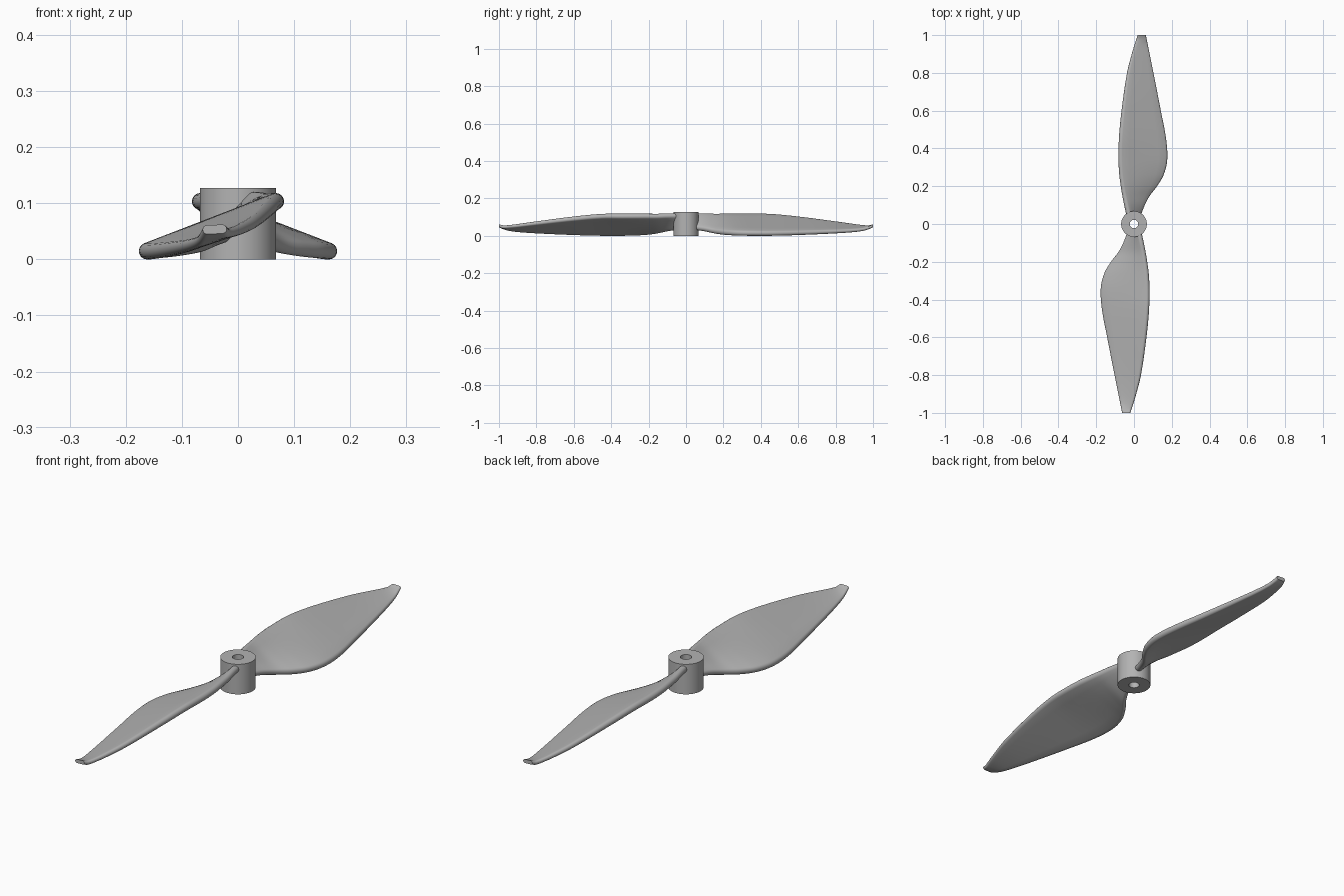
import bpy, bmesh
from math import pi, sin, cos, atan2
from mathutils import Vector

cube = bpy.data.objects.get("Cube")
if cube:
    bpy.data.objects.remove(cube, do_unlink=True)

GREY = (0.45, 0.45, 0.45, 1)
mat = bpy.data.materials.new("plain grey")
mat.use_nodes = True
mat.diffuse_color = GREY
mat.node_tree.nodes["Principled BSDF"].inputs["Base Color"].default_value = GREY


def loft(name, rings, cyclic=False):
    """Skin equal-sized closed rings; join the last to the first or cap both ends."""
    bm = bmesh.new()
    loops = [[bm.verts.new(p) for p in ring] for ring in rings]
    pairs = list(zip(loops, loops[1:]))
    if cyclic:
        pairs.append((loops[-1], loops[0]))
    else:
        bm.faces.new(loops[0])
        bm.faces.new(loops[-1])
    for a, b in pairs:
        for i in range(len(a)):
            j = (i + 1) % len(a)
            bm.faces.new((a[i], a[j], b[j], b[i]))
    bmesh.ops.recalc_face_normals(bm, faces=bm.faces)
    mesh = bpy.data.meshes.new(name)
    bm.to_mesh(mesh)
    bm.free()
    mesh.materials.append(mat)
    obj = bpy.data.objects.new(name, mesh)
    bpy.context.collection.objects.link(obj)
    bpy.ops.object.select_all(action="DESELECT")
    obj.select_set(True)
    bpy.context.view_layer.objects.active = obj
    bpy.ops.object.shade_smooth_by_angle(angle=pi / 5)
    return obj


def circle(radius, z, n=64):
    return [(radius * cos(2 * pi * i / n), radius * sin(2 * pi * i / n), z) for i in range(n)]


# Hub: a tube with a bore through it
BORE, HUB, HEIGHT = 0.022, 0.068, 0.127
loft("hub", [circle(BORE, 0), circle(HUB, 0), circle(HUB, HEIGHT), circle(BORE, HEIGHT)], cyclic=True)

# Blade stations: distance out, high edge x, high edge top, low edge x, low edge bottom, thickness
STATIONS = [
    (0.045, -0.04, 0.12, 0.036, 0.032, 0.03),
    (0.1, -0.052, 0.12, 0.057, 0.024, 0.03),
    (0.15, -0.062, 0.118, 0.084, 0.013, 0.03),
    (0.2, -0.07, 0.118, 0.122, 0.006, 0.03),
    (0.26, -0.078, 0.118, 0.157, 0.002, 0.03),
    (0.34, -0.082, 0.118, 0.176, 0, 0.03),
    (0.45, -0.08, 0.117, 0.17, 0, 0.029),
    (0.6, -0.066, 0.103, 0.142, 0.004, 0.027),
    (0.8, -0.037, 0.077, 0.103, 0.013, 0.022),
    (0.9, -0.012, 0.063, 0.083, 0.02, 0.019),
    (0.95, 0.003, 0.057, 0.073, 0.027, 0.017),
    (0.98, 0.013, 0.056, 0.067, 0.036, 0.017),
    (1.0, 0.02, 0.062, 0.063, 0.045, 0.016),
]


def smooth_stations(steps=5):
    """Spline through the stations, eased by the neighbouring slopes."""
    pts = [Vector(s) for s in STATIONS]
    last = len(pts) - 1

    def slope(i):
        a, b = pts[max(i - 1, 0)], pts[min(i + 1, last)]
        return (b - a) / (b[0] - a[0])

    for i in range(last):
        p, q = pts[i], pts[i + 1]
        span = q[0] - p[0]
        for k in range(steps):
            t = k / steps
            ease = t * t * (3 - 2 * t)
            yield (p * (1 - ease) + q * ease
                   + slope(i) * span * t * (1 - t) ** 2
                   - slope(i + 1) * span * t * t * (1 - t))
    yield pts[last]


def section(station, side, arc=8, flat=6):
    """Slanted plate cross-section with fully rounded edges."""
    y, high_x, high_z, low_x, low_z, thick = station
    r = thick / 2
    high = Vector((high_x + r, high_z - r))
    low = Vector((low_x - r, low_z + r))
    chord = low - high
    tilt = atan2(chord.y, chord.x)
    outline = []
    for start, end, turn in ((low, high, -pi / 2), (high, low, pi / 2)):
        for i in range(arc + 1):
            a = tilt + turn + pi * i / arc
            outline.append(start + r * Vector((cos(a), sin(a))))
        edge = outline[-1]
        outline += [edge + (end - start) * i / flat for i in range(1, flat)]
    return [(side * p.x, side * y, p.y) for p in outline]


# Two blades, half a turn apart
for name, side in (("back_blade", 1), ("front_blade", -1)):
    loft(name, [section(s, side) for s in smooth_stations()])
